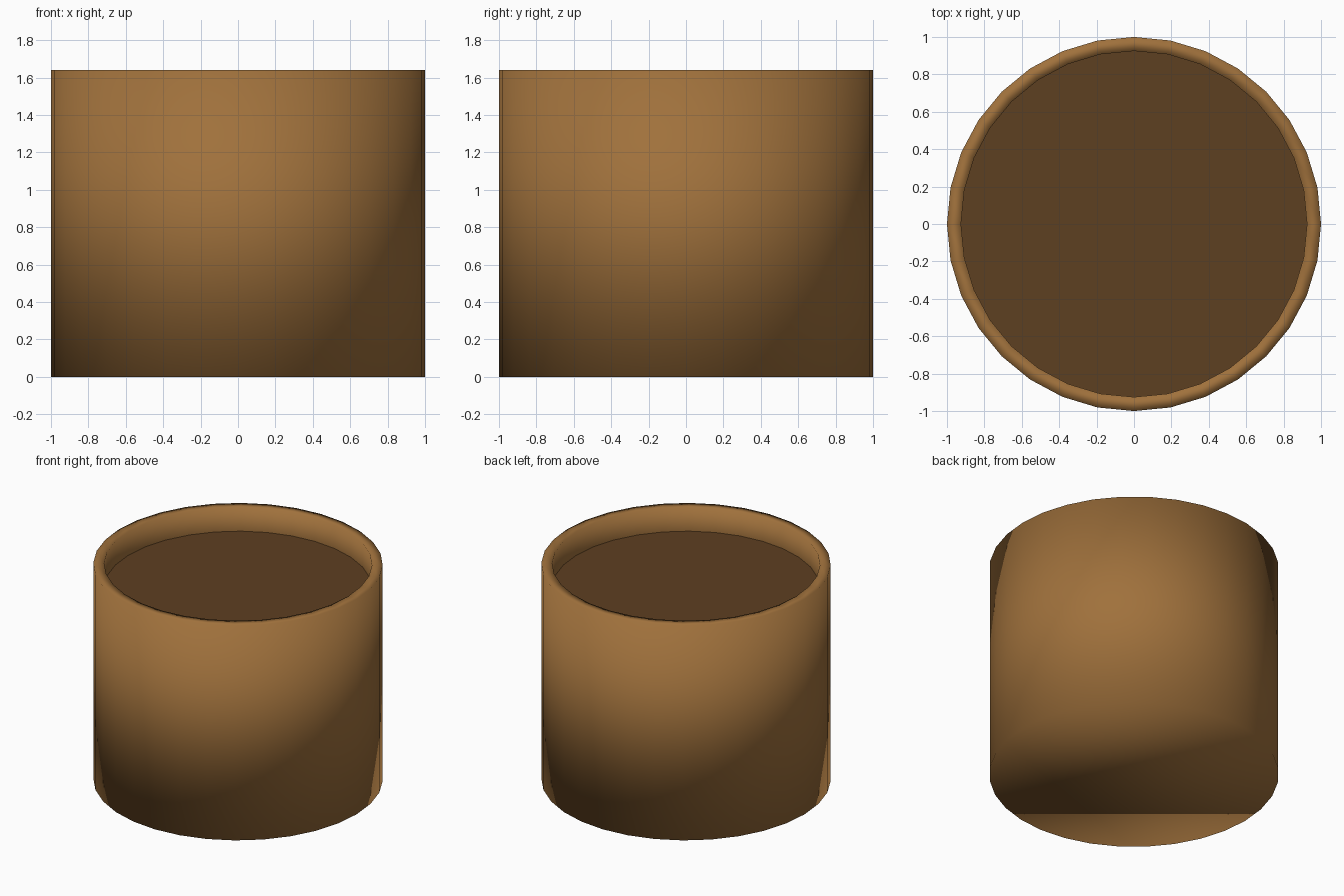
import bpy, bmesh, math

if "Cube" in bpy.data.objects:
    bpy.data.objects.remove(bpy.data.objects["Cube"])

SIDES = 32
R_OUT, R_IN = 1.0, 0.925
HEIGHT, SOIL_Z = 1.64, 1.46


def material(name, rgb):
    mat = bpy.data.materials.new(name)
    mat.diffuse_color = (*rgb, 1)
    mat.use_nodes = True
    mat.node_tree.nodes["Principled BSDF"].inputs["Base Color"].default_value = mat.diffuse_color
    return mat


def ring(bm, r, z):
    return [bm.verts.new((r * math.cos(2 * math.pi * i / SIDES),
                          r * math.sin(2 * math.pi * i / SIDES), z))
            for i in range(SIDES)]


def finish(bm, name, mat, smooth):
    mesh = bpy.data.meshes.new(name)
    for f in bm.faces:
        f.smooth = smooth
    bm.to_mesh(mesh)
    bm.free()
    mesh.materials.append(mat)
    obj = bpy.data.objects.new(name, mesh)
    bpy.context.collection.objects.link(obj)
    return obj


# Pot: closed bottom, outer wall, flat rim, inner wall down to the soil
bm = bmesh.new()
profile = [(R_OUT, 0), (R_OUT, HEIGHT), (R_IN, HEIGHT), (R_IN, SOIL_Z)]
rings = [ring(bm, r, z) for r, z in profile]
for a, b in zip(rings, rings[1:]):
    for i in range(SIDES):
        j = (i + 1) % SIDES
        bm.faces.new((a[i], a[j], b[j], b[i]))
bm.faces.new(rings[0][::-1])
finish(bm, "pot", material("clay", (0.35, 0.165, 0.045)), True)

# Soil: flat disc closing the inside
bm = bmesh.new()
bm.faces.new(ring(bm, R_IN, SOIL_Z))
finish(bm, "soil", material("soil", (0.11, 0.05, 0.015)), False)
